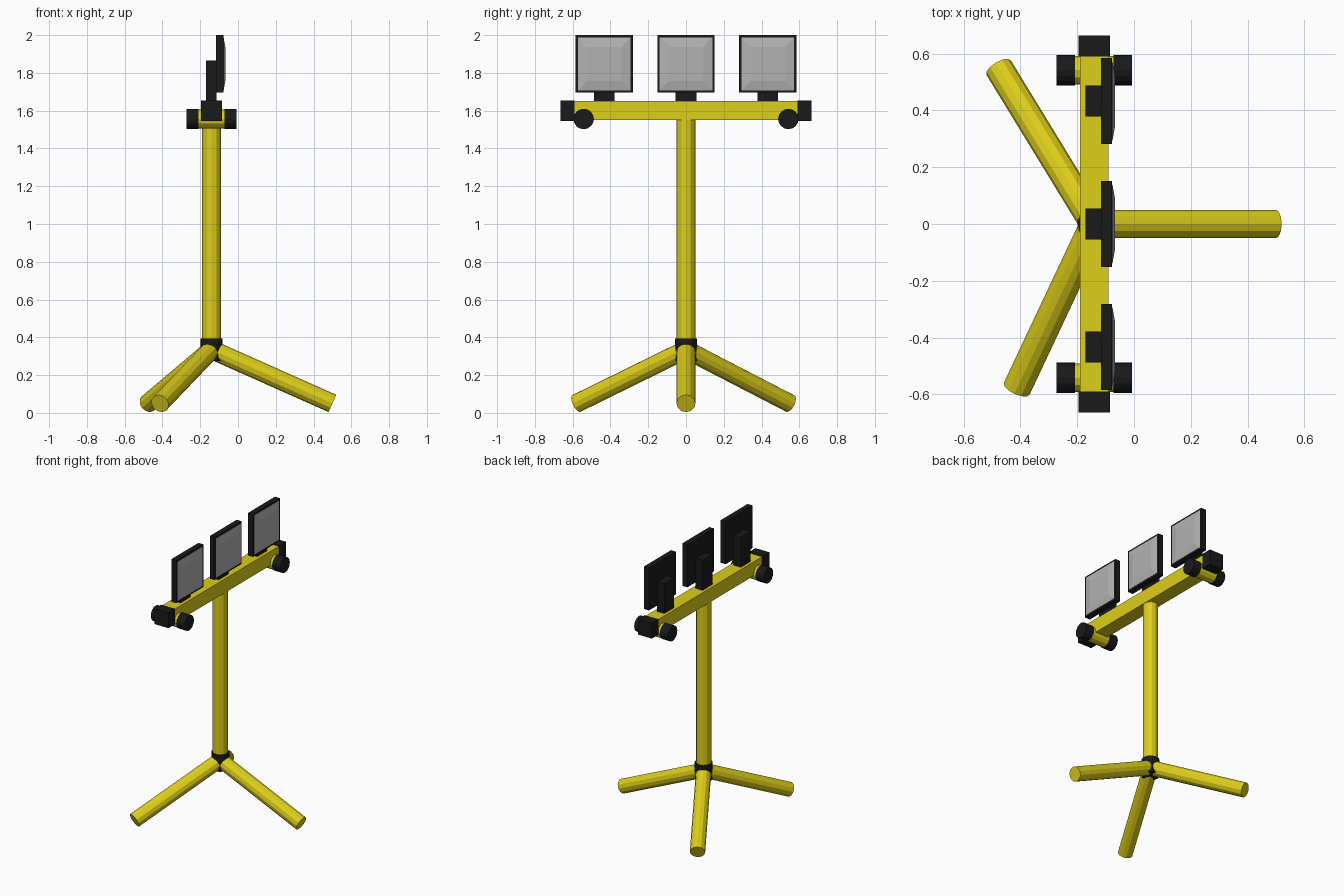
import bpy, bmesh
from mathutils import Vector

if "Cube" in bpy.data.objects:
    bpy.data.objects.remove(bpy.data.objects["Cube"])

CX = -0.14  # x of the mast axis


def material(name, rgb):
    m = bpy.data.materials.new(name)
    m.diffuse_color = (*rgb, 1)
    m.use_nodes = True
    m.node_tree.nodes["Principled BSDF"].inputs["Base Color"].default_value = m.diffuse_color
    return m


YELLOW = material("yellow_paint", (0.72, 0.62, 0.01))
BLACK = material("black_plastic", (0.01, 0.01, 0.01))
GLASS = material("lamp_glass", (0.45, 0.45, 0.45))


def finish(name, bm, mat):
    bmesh.ops.recalc_face_normals(bm, faces=bm.faces)
    me = bpy.data.meshes.new(name)
    bm.to_mesh(me)
    bm.free()
    me.materials.append(mat)
    ob = bpy.data.objects.new(name, me)
    bpy.context.collection.objects.link(ob)
    return ob


def box(name, lo, hi, mat):
    lo, hi = Vector(lo), Vector(hi)
    bm = bmesh.new()
    bmesh.ops.create_cube(bm, size=1)
    bmesh.ops.scale(bm, vec=hi - lo, verts=bm.verts)
    bmesh.ops.translate(bm, vec=(lo + hi) / 2, verts=bm.verts)
    return finish(name, bm, mat)


def rod(name, a, b, r, mat, sides=12):
    a, b = Vector(a), Vector(b)
    d = b - a
    bm = bmesh.new()
    bmesh.ops.create_cone(bm, cap_ends=True, segments=sides,
                          radius1=r, radius2=r, depth=d.length)
    bmesh.ops.rotate(bm, cent=(0, 0, 0), verts=bm.verts,
                     matrix=d.to_track_quat('Z', 'Y').to_matrix())
    bmesh.ops.translate(bm, vec=(a + b) / 2, verts=bm.verts)
    return finish(name, bm, mat)


def lens(name, y, z):
    # square glass whose rim steps forward to a smaller flat centre
    bm = bmesh.new()
    rings = []
    for x, h in ((-0.085, 0.14), (-0.076, 0.14), (-0.067, 0.09)):
        rings.append([bm.verts.new((x, y + sy * h, z + sz * h))
                      for sy, sz in ((-1, -1), (1, -1), (1, 1), (-1, 1))])
    for p, q in zip(rings, rings[1:]):
        for i in range(4):
            j = (i + 1) % 4
            bm.faces.new((p[i], p[j], q[j], q[i]))
    bm.faces.new(rings[0])
    bm.faces.new(rings[-1])
    return finish(name, bm, GLASS)


# Mast, hub and tripod legs
rod("mast", (CX, 0, 0.33), (CX, 0, 1.56), 0.05, YELLOW)
rod("leg_hub", (CX, 0, 0.275), (CX, 0, 0.393), 0.059, BLACK)
for i, (x, y) in enumerate(((0.5, 0), (-0.477, 0.551), (-0.413, -0.58))):
    foot = Vector((x, y, 0.05))
    top = Vector((CX, 0, 0.335))
    rod(f"leg_{i + 1}", top.lerp(foot, 0.05), foot, 0.05, YELLOW)

# Crossbar with end caps and short cross tubes
box("crossbar", (CX - 0.05, -0.6, 1.55), (CX + 0.05, 0.6, 1.65), YELLOW)
for s, side in ((-1, "front"), (1, "back")):
    ys = sorted((s * 0.59, s * 0.665))
    box(f"{side}_end_cap", (CX - 0.055, ys[0], 1.545),
        (CX + 0.055, ys[1], 1.655), BLACK)
    y, z = s * 0.542, 1.556
    rod(f"{side}_cross_tube", (CX - 0.11, y, z), (CX + 0.11, y, z), 0.05, YELLOW)
    for t, end in ((-1, "left"), (1, "right")):
        rod(f"{side}_{end}_knob", (CX + t * 0.068, y, z),
            (CX + t * 0.133, y, z), 0.054, BLACK, 16)

# Floodlights
for i, y in enumerate((-0.433, 0, 0.433)):
    box(f"lamp_bracket_{i + 1}", (-0.17, y - 0.055, 1.645),
        (-0.113, y + 0.055, 1.865), BLACK)
    box(f"lamp_housing_{i + 1}", (-0.117, y - 0.152, 1.695),
        (-0.078, y + 0.152, 2.0), BLACK)
    lens(f"lamp_lens_{i + 1}", y, 1.8475)
